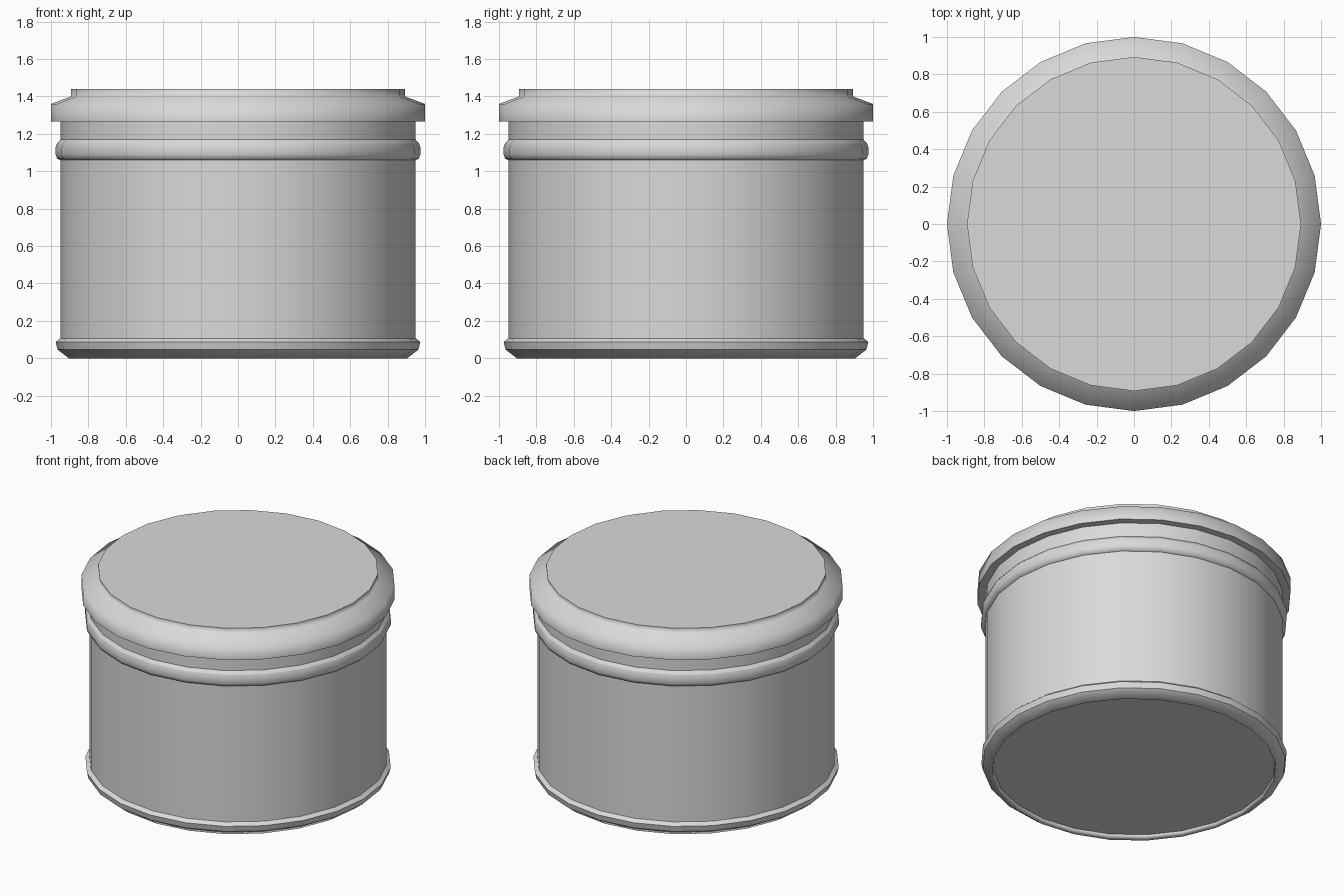
import bpy
import bmesh
from math import cos, sin, tau

SIDES = 24

cube = bpy.data.objects.get("Cube")
if cube:
    bpy.data.objects.remove(cube, do_unlink=True)

# Single plain grey
grey = bpy.data.materials.new("plain grey")
grey.use_nodes = True
colour = (0.7, 0.7, 0.7, 1)
grey.diffuse_color = colour
grey.node_tree.nodes["Principled BSDF"].inputs["Base Color"].default_value = colour


def lathe(name, profile, sharp=(), cap_bottom=False, cap_top=False):
    """Spin (radius, height) points; the rings listed in sharp keep a crisp edge."""
    bm = bmesh.new()
    rings = [[bm.verts.new((r * cos(tau * i / SIDES), r * sin(tau * i / SIDES), z))
              for i in range(SIDES)] for r, z in profile]
    for low, high in zip(rings, rings[1:]):
        for i in range(SIDES):
            j = (i + 1) % SIDES
            bm.faces.new((low[i], low[j], high[j], high[i])).smooth = True
    if cap_bottom:
        bm.faces.new(rings[0][::-1])
    if cap_top:
        bm.faces.new(rings[-1])
    for k in sharp:
        for i in range(SIDES):
            bm.edges.get((rings[k][i], rings[k][(i + 1) % SIDES])).smooth = False
    mesh = bpy.data.meshes.new(name)
    bm.to_mesh(mesh)
    bm.free()
    mesh.materials.append(grey)
    obj = bpy.data.objects.new(name, mesh)
    bpy.context.collection.objects.link(obj)
    # Larger faces dominate the smooth shading
    weighted = obj.modifiers.new("weighted_normals", "WEIGHTED_NORMAL")
    weighted.mode = "FACE_AREA"
    weighted.keep_sharp = True


BODY = 0.95

# Bevelled foot around a recessed underside
lathe("base", [(0.9, 0.04), (0.905, 0), (0.965, 0.047), (0.975, 0.087), (BODY, 0.107)],
      sharp=(0, 2, 3), cap_bottom=True)

# Straight wall
lathe("body", [(BODY, 0.107), (BODY, 1.06)])

# Raised band below the lid
lathe("band", [(BODY, 1.06), (0.966, 1.068), (0.976, 1.09), (0.976, 1.125),
               (0.968, 1.148), (BODY, 1.169)], sharp=(4,))

# Neck under the lid
lathe("neck", [(BODY, 1.169), (BODY, 1.267)])

# Overhanging lid with a sloped shoulder and raised flat top
lathe("lid", [(BODY, 1.267), (1, 1.267), (1, 1.36), (0.893, 1.40), (0.893, 1.44)],
      sharp=(1, 4), cap_top=True)
